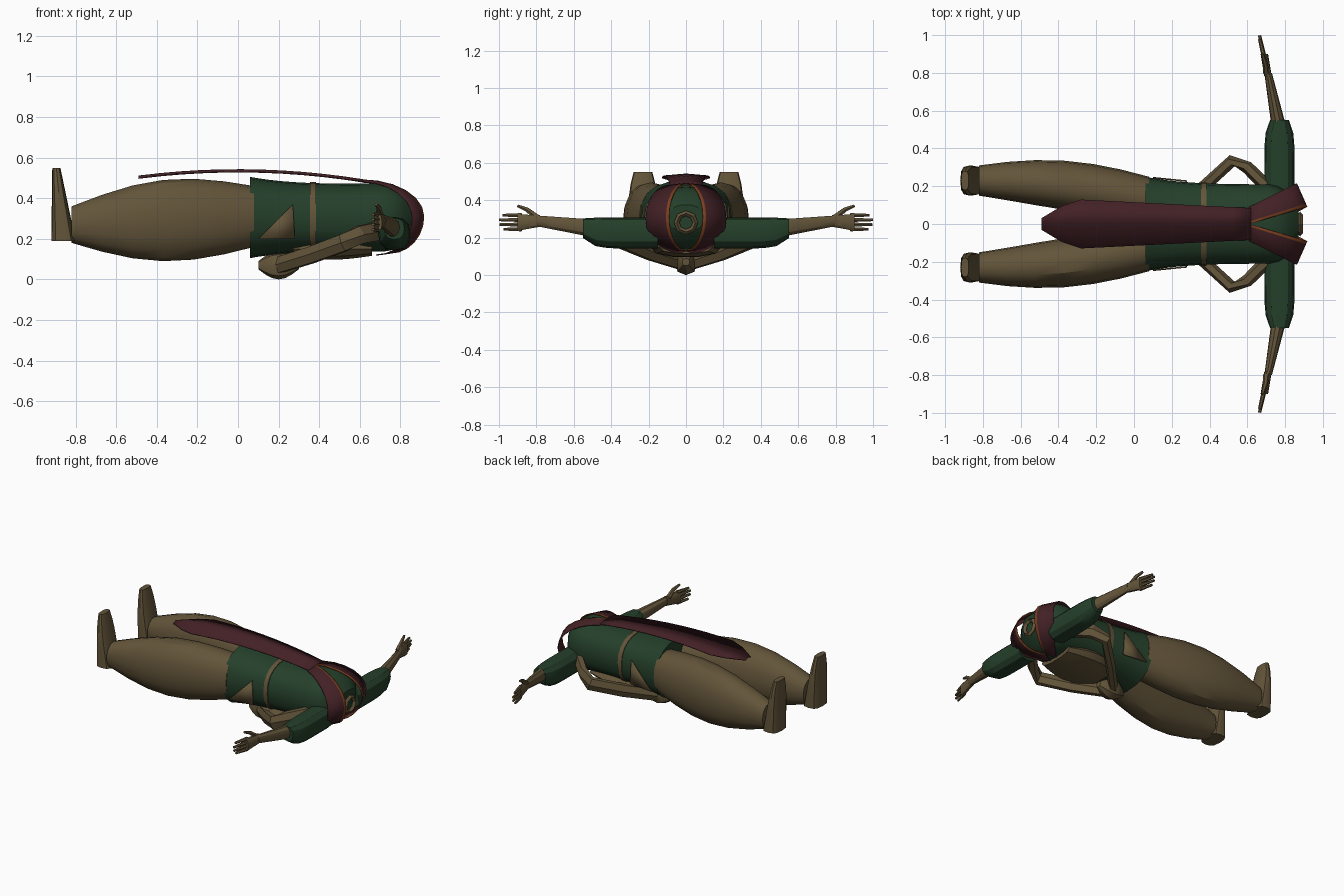
import bpy
import bmesh
from math import cos, sin, pi, sqrt
from mathutils import Vector

default_cube = bpy.data.objects.get("Cube")
if default_cube:
    bpy.data.objects.remove(default_cube, do_unlink=True)


def material(name, *rgb):
    mat = bpy.data.materials.new(name)
    mat.use_nodes = True
    mat.diffuse_color = (*rgb, 1)
    shader = mat.node_tree.nodes["Principled BSDF"]
    shader.inputs["Base Color"].default_value = (*rgb, 1)
    return mat


brown = material("brown cloth", 0.125, 0.09, 0.042)
green = material("dark green", 0.018, 0.05, 0.023)
maroon = material("maroon", 0.056, 0.015, 0.019)
orange = material("burnt orange", 0.2, 0.05, 0.014)


def finish(name, mesh_data, materials, mirrored=False, thickness=0):
    """Turn a bmesh into a shaded object, optionally thickened and mirrored across y."""
    bmesh.ops.recalc_face_normals(mesh_data, faces=mesh_data.faces)
    mesh = bpy.data.meshes.new(name)
    mesh_data.to_mesh(mesh)
    mesh_data.free()
    part = bpy.data.objects.new(name, mesh)
    bpy.context.collection.objects.link(part)
    for mat in materials:
        mesh.materials.append(mat)
    if thickness:
        solidify = part.modifiers.new("Thickness", "SOLIDIFY")
        solidify.thickness = thickness
        solidify.offset = 0
    if mirrored:
        mirror = part.modifiers.new("Mirror", "MIRROR")
        mirror.use_axis = (False, True, False)
    bpy.ops.object.select_all(action="DESELECT")
    part.select_set(True)
    bpy.context.view_layer.objects.active = part
    bpy.ops.object.shade_smooth_by_angle(angle=pi / 6)


def bridge(mesh_data, rings):
    """Join closed rings of points and cap both ends."""
    rings = [[mesh_data.verts.new(point) for point in ring] for ring in rings]
    for lower, upper in zip(rings, rings[1:]):
        for i in range(len(lower)):
            mesh_data.faces.new((lower[i - 1], lower[i], upper[i], upper[i - 1]))
    mesh_data.faces.new(rings[0])
    mesh_data.faces.new(rings[-1])


def rounded(value, power):
    return abs(value) ** (2 / power) * (1 if value > 0 else -1)


def loft(name, mat, axis, start, end, section, steps=6, sides=16, power=2.4, mirrored=False):
    """Sweep rounded sections; section(t) gives centre and half size on both other axes."""
    rings = []
    for step in range(steps + 1):
        t = step / steps
        centre_a, half_a, centre_b, half_b = section(t)
        ring = []
        for i in range(sides):
            angle = 2 * pi * i / sides
            point = [centre_a + half_a * rounded(cos(angle), power),
                     centre_b + half_b * rounded(sin(angle), power)]
            point.insert(axis, start + (end - start) * t)
            ring.append(point)
        rings.append(ring)
    mesh_data = bmesh.new()
    bridge(mesh_data, rings)
    finish(name, mesh_data, [mat], mirrored)


def limb(name, path, radius, tip_radius, tall=1, sides=6):
    """Mirrored tapering limb along a path; tall stretches its section upwards."""
    path = [Vector(point) for point in path]
    last = len(path) - 1
    rings = []
    for i, point in enumerate(path):
        along = (path[min(i + 1, last)] - path[max(i - 1, 0)]).normalized()
        across = along.cross(Vector((0, 0, 1))).normalized()
        up = across.cross(along) * tall
        size = radius + (tip_radius - radius) * i / last
        angles = [2 * pi * k / sides for k in range(sides)]
        rings.append([point + size * (across * cos(a) + up * sin(a)) for a in angles])
    mesh_data = bmesh.new()
    bridge(mesh_data, rings)
    finish(name, mesh_data, [brown], True)


def cloth(name, materials, rows, columns):
    """Thin mirrored cloth between edge pairs; its inner column takes the last material."""
    mesh_data = bmesh.new()
    grid = [[mesh_data.verts.new(Vector(inner).lerp(Vector(outer), c)) for c in columns]
            for inner, outer in rows]
    for near, far in zip(grid, grid[1:]):
        for i in range(len(columns) - 1):
            face = mesh_data.faces.new((near[i], near[i + 1], far[i + 1], far[i]))
            face.material_index = len(materials) - 1 if i == 0 else 0
    finish(name, mesh_data, materials, True, thickness=0.006)


# Baggy trousers, widest at the knee, and upturned feet
loft("trouser_legs", brown, 0, -0.82, 0.08, mirrored=True, power=2.2, section=lambda t: (
    0.23 - 0.1 * t * t, 0.08 + 0.04 * t + 0.03 * sin(pi * t),
    0.27 + 0.04 * t, 0.09 + 0.06 * t + 0.08 * sin(pi * t)))
loft("feet", brown, 2, 0.19, 0.55, mirrored=True, power=3, sides=12, section=lambda t: (
    -0.86 - 0.035 * t, 0.06 - 0.04 * t, 0.23, 0.08 - 0.03 * t ** 4))


# Tunic with a flared hem, a waist and a domed shoulder end
def tunic_section(t):
    flare = 0.04 * (1 - t) ** 4
    dome = sqrt(1 - (max(0, t - 0.8) / 0.22) ** 2)
    return 0, (0.21 + flare) * dome, 0.305, (0.16 + flare + 0.01 * t) * dome


loft("tunic", green, 0, 0.06, 0.87, tunic_section, steps=16, sides=20, power=2.5)
loft("belt", brown, 0, 0.355, 0.385, lambda t: (0, 0.222, 0.305, 0.174),
     steps=1, sides=20, power=2.5)
bpy.ops.mesh.primitive_torus_add(location=(0.88, 0, 0.28), rotation=(0, pi / 2, 0),
                                 major_radius=0.05, minor_radius=0.015,
                                 major_segments=8, minor_segments=4)
bpy.context.object.name = "neck_ring"
bpy.context.object.data.materials.append(brown)

# Pointed cloth on each hip
patch = bmesh.new()
patch.faces.new([patch.verts.new((x, 0.255 - 0.1 * x, z))
                 for x, z in ((0.27, 0.37), (0.1, 0.2), (0.28, 0.2))])
finish("hip_cloth", patch, [brown], True, thickness=0.008)

# Outstretched arms and open hands
loft("sleeves", green, 1, 0.15, 0.55, mirrored=True, sides=12, section=lambda t: (
    0.77, 0.08 - 0.03 * t ** 8, 0.225 + 0.025 * t ** 8, 0.083 - 0.03 * t ** 8))
loft("forearms", brown, 1, 0.5, 0.8, mirrored=True, sides=10, power=2, section=lambda t: (
    0.77 - 0.06 * t, 0.04 - 0.02 * t, 0.25 + 0.04 * t, 0.05 - 0.02 * t))
loft("palms", brown, 1, 0.78, 0.9, mirrored=True, sides=10, section=lambda t: (
    0.71 - 0.02 * t, 0.02, 0.29 - 0.01 * t, 0.033 + 0.012 * t))
for finger in range(4):
    height = 0.32 - 0.025 * finger
    reach = 1 - 0.01 * (finger - 1.4) ** 2
    limb(f"finger_{finger + 1}", [(0.69, 0.88, height), (0.665, reach, height)], 0.013, 0.008)
limb("thumbs", [(0.7, 0.8, 0.31), (0.695, 0.85, 0.35), (0.68, 0.9, 0.37)], 0.018, 0.008)

# Second pair of arms, folded behind the back
limb("folded_arms", [(0.7, 0.2, 0.24), (0.6, 0.3, 0.22), (0.52, 0.335, 0.18),
                     (0.36, 0.19, 0.12), (0.2, 0.03, 0.07)], 0.035, 0.03, tall=1.5)
loft("clasped_hands", brown, 0, 0.1, 0.3, sides=8, section=lambda t: (
    0, 0.02 + 0.04 * sin(pi * t), 0.07, 0.02 + 0.05 * sin(pi * t)))
loft("back_wrap", brown, 0, 0.27, 0.66, sides=10, section=lambda t: (
    0, 0.14 + 0.05 * sin(pi * t), 0.15, 0.035 + 0.02 * sin(pi * t)))


# Long hanging sash, pointed at its lower end
def sash_row(x):
    height = 0.54 - 0.13 * x * x
    width = min(0.03 + 0.6 * (x + 0.49), 0.115 - 0.05 * x)
    return (x, 0, height), (x, width, height - 0.01)


cloth("sash", [maroon], [sash_row(-0.49 + 0.1 * i + 0.01 * (i > 0)) for i in range(12)], (0, 1))


# Shoulder cowl sweeping from chest to back, trimmed along its neck opening
def cowl_row(angle):
    rise, reach = cos(angle), sin(angle)
    front = rise > 0
    inner_start, outer_start, edge = (0.61, 0.61, 0.09) if front else (0.75, 0.68, 0.03)
    inner = (inner_start + (0.915 - inner_start) * reach, 0.09 * reach, 0.31 + 0.18 * rise)
    outer = (outer_start + (0.86 - outer_start) * reach,
             edge + (0.215 - edge) * reach, 0.3 + 0.18 * rise)
    return inner, outer


cloth("cowl", [maroon, orange], [cowl_row(pi * i / 12) for i in range(13)], (0, 0.13, 1))
